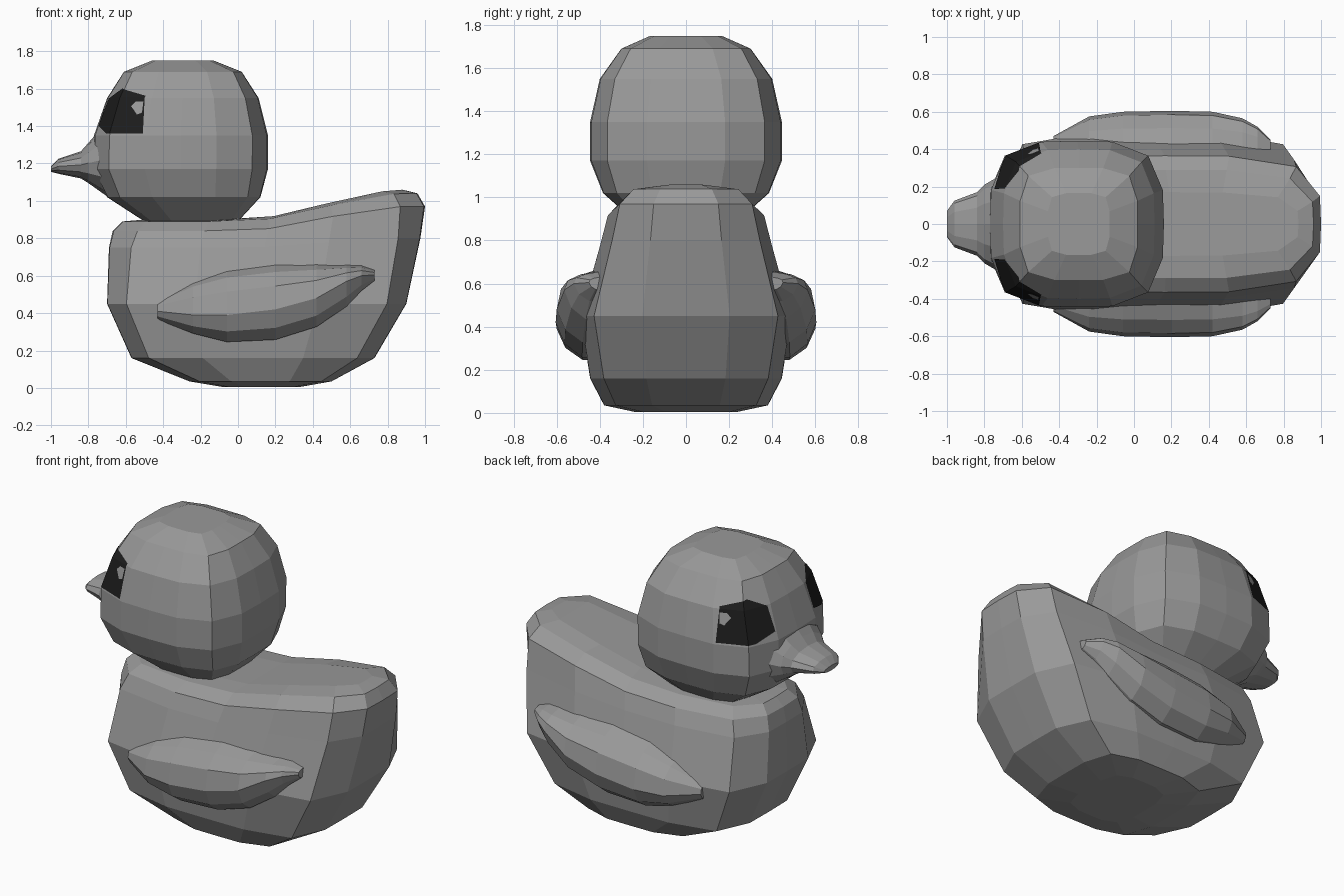
import bpy, bmesh, math
from mathutils import Vector

if "Cube" in bpy.data.objects:
    bpy.data.objects.remove(bpy.data.objects["Cube"])


def material(name, c):
    m = bpy.data.materials.new(name)
    m.diffuse_color = (*c, 1)
    m.use_nodes = True
    m.node_tree.nodes["Principled BSDF"].inputs["Base Color"].default_value = m.diffuse_color
    return m


GREY = material("rubber grey", (0.32, 0.32, 0.32))
BLACK = material("eye black", (0.012, 0.012, 0.012))


def add_object(name, bm, mat):
    mesh = bpy.data.meshes.new(name)
    bm.to_mesh(mesh)
    bm.free()
    mesh.materials.append(mat)
    ob = bpy.data.objects.new(name, mesh)
    bpy.context.collection.objects.link(ob)
    return ob


def loft(rings):
    """Skin equal-length closed rings; ends are filled with quad strips
    that join mirrored points (ring point i with point n - i)."""
    bm = bmesh.new()
    vs = [[bm.verts.new(p) for p in r] for r in rings]
    n = len(vs[0])
    for a, b in zip(vs, vs[1:]):
        for i in range(n):
            j = (i + 1) % n
            bm.faces.new((a[i], a[j], b[j], b[i]))
    for r in (vs[0], vs[-1]):
        for i in range(n // 2):
            f = [r[i], r[i + 1], r[n - i - 1], r[(n - i) % n]]
            bm.faces.new(list(dict.fromkeys(f)))
    bmesh.ops.recalc_face_normals(bm, faces=bm.faces)
    return bm


def rounded(n, power):
    """Unit rounded-square outline sampled at even angles."""
    pts = []
    for i in range(n):
        c, s = math.cos(2 * math.pi * i / n), math.sin(2 * math.pi * i / n)
        r = (abs(c) ** power + abs(s) ** power) ** (-1 / power)
        pts.append((c * r, s * r))
    return pts


def level_ring(zf, zb, x0, x1, hw, power):
    """Horizontal ring that rises from zf to zb toward the tail."""
    ring = []
    for u, v in rounded(16, power):
        x = (x0 + x1) / 2 + u * (x1 - x0) / 2
        s = min(max(x / 0.9, 0), 1)
        ring.append((x, v * hw, zf + (zb - zf) * s * s * (3 - 2 * s)))
    return ring


# Body with raised tail: front z, tail z, x min, x max, half width, squareness
body = [(0.005, 0.005, -0.08, 0.33, 0.24, 4), (0.035, 0.035, -0.26, 0.50, 0.38, 4.5),
        (0.16, 0.16, -0.57, 0.73, 0.445, 4.5), (0.45, 0.45, -0.70, 0.90, 0.49, 5),
        (0.75, 0.80, -0.69, 0.975, 0.40, 4.5), (0.84, 0.97, -0.67, 1.0, 0.365, 4),
        (0.89, 1.04, -0.62, 0.96, 0.29, 4), (0.90, 1.06, -0.50, 0.88, 0.17, 4)]
add_object("body", loft([level_ring(*r) for r in body]), GREY)

# Head: z, x min, x max, half width, squareness
head = [(0.89, -0.50, 0.0, 0.24, 4), (1.02, -0.70, 0.12, 0.385, 3.8),
        (1.17, -0.775, 0.16, 0.445, 3.5), (1.35, -0.77, 0.16, 0.445, 3.5),
        (1.55, -0.70, 0.11, 0.40, 3.6), (1.69, -0.61, 0.02, 0.30, 4.5),
        (1.75, -0.46, -0.13, 0.165, 5)]
head_rings = [level_ring(z, z, a, b, w, p) for z, a, b, w, p in head]
add_object("head", loft(head_rings), GREY)

# Beak: x, half width, z low, z high
beak = [(-0.68, 0.28, 1.01, 1.45), (-0.80, 0.21, 1.095, 1.31),
        (-0.84, 0.17, 1.12, 1.265), (-0.96, 0.125, 1.145, 1.225),
        (-1.0, 0.07, 1.155, 1.185)]
add_object("beak", loft([[(x, u * w, (lo + hi) / 2 + v * (hi - lo) / 2)
                          for u, v in rounded(12, 2.2)]
                         for x, w, lo, hi in beak]), GREY)

# Wings: x, z low, z of the outer ridge, z high, outermost y
wing = [(-0.43, 0.36, 0.41, 0.47, 0.47), (-0.24, 0.28, 0.39, 0.58, 0.575),
        (-0.06, 0.23, 0.39, 0.64, 0.60), (0.20, 0.24, 0.42, 0.67, 0.605),
        (0.42, 0.31, 0.48, 0.67, 0.60), (0.58, 0.42, 0.57, 0.66, 0.565),
        (0.66, 0.51, 0.60, 0.655, 0.52), (0.73, 0.57, 0.605, 0.63, 0.45)]
section = [(1, 0), (0.9, 0.5), (0.55, 0.8), (0, 1),
           (-0.3, 0.9), (-0.3, -0.9), (0.4, -0.9), (0.8, -0.55)]
for side, label in ((1, "left"), (-1, "right")):
    rings = [[(x, side * (0.40 + u * (y - 0.40)),
               mid + v * ((hi - mid) if v > 0 else (mid - lo))) for u, v in section]
             for x, lo, mid, hi, y in wing]
    add_object("wing_" + label, loft(rings), GREY)


def head_patch(name, outline, side, offset, mat):
    """Clip the head surface to a convex outline (u, z) seen from the
    front corner, and lift it slightly as a thin plate."""
    bm = loft(head_rings)
    t = Vector((0.714, side * 0.70, 0))
    d = Vector((-0.70, side * 0.714, 0))
    pts = [t * u + Vector((0, 0, z)) for u, z in outline]
    centre = sum(pts, Vector()) / len(pts)
    cuts = []
    for p, q in zip(pts, pts[1:] + pts[:1]):
        no = (q - p).cross(d)
        cuts.append((p, -no if no.dot(centre - p) > 0 else no))
    cuts.append((Vector((-0.305, 0, 1.35)), -d))     # drop the far side
    for co, no in cuts:
        bmesh.ops.bisect_plane(bm, geom=bm.verts[:] + bm.edges[:] + bm.faces[:],
                               plane_co=co, plane_no=no, clear_outer=True)
    bm.normal_update()
    shift = [(v, v.normal * offset) for v in bm.verts]
    for v, s in shift:
        v.co += s
    add_object(name, bm, mat)


# Eyes and their highlights
eye = [(-0.06, 1.36), (-0.09, 1.56), (-0.24, 1.60),
       (-0.36, 1.545), (-0.40, 1.40), (-0.28, 1.36)]
glint = [(-0.085, 1.47), (-0.09, 1.53), (-0.13, 1.53), (-0.15, 1.505), (-0.11, 1.46)]
for side, label in ((1, "left"), (-1, "right")):
    head_patch("eye_" + label, eye, side, 0.004, BLACK)
    head_patch("eye_highlight_" + label, glint, side, 0.008, GREY)
